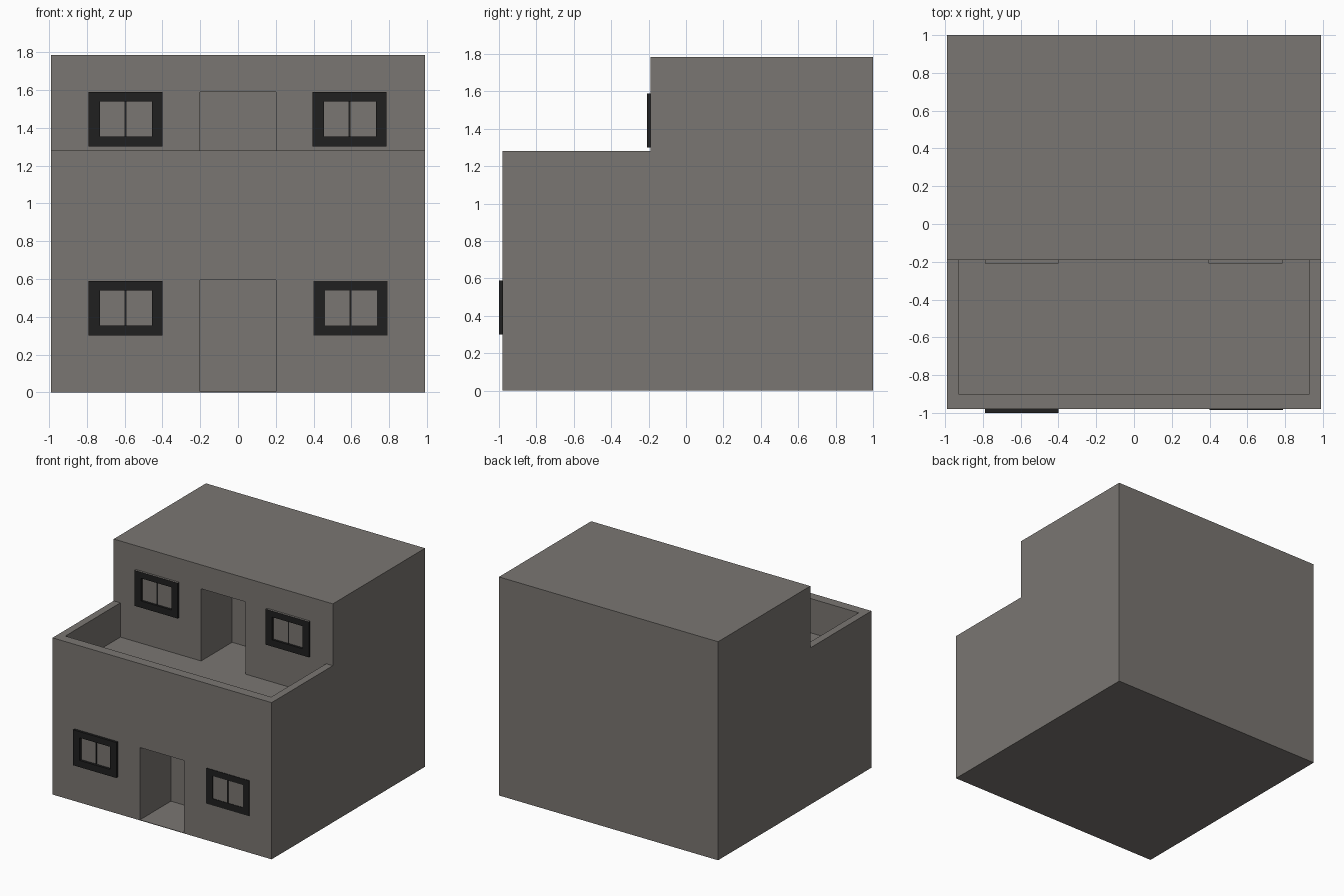
import bpy, bmesh

if "Cube" in bpy.data.objects:
    bpy.data.objects.remove(bpy.data.objects["Cube"])


def material(name, col):
    m = bpy.data.materials.new(name)
    m.diffuse_color = (*col, 1)
    m.use_nodes = True
    m.node_tree.nodes["Principled BSDF"].inputs["Base Color"].default_value = m.diffuse_color
    return m


STONE = material("warm grey plaster", (0.195, 0.182, 0.168))
DARK = material("near black frame", (0.014, 0.014, 0.014))


def extrude(name, pts, lo, hi, axis, mats):
    """Closed prism: 2D outline swept along x (outline is y,z)."""
    bm = bmesh.new()
    place = {"x": lambda a, b, c: (c, a, b)}[axis]
    f = bm.faces.new([bm.verts.new(place(a, b, lo)) for a, b in pts])
    g = bmesh.ops.extrude_face_region(bm, geom=[f])
    new = [v for v in g["geom"] if isinstance(v, bmesh.types.BMVert)]
    bmesh.ops.translate(bm, verts=new, vec=(hi - lo, 0, 0))
    bmesh.ops.recalc_face_normals(bm, faces=bm.faces)
    return finish(name, bm, mats)


def finish(name, bm, mats):
    me = bpy.data.meshes.new(name)
    bm.to_mesh(me)
    bm.free()
    for m in mats:
        me.materials.append(m)
    ob = bpy.data.objects.new(name, me)
    bpy.context.collection.objects.link(ob)
    return ob


def box(name, x0, x1, y0, y1, z0, z1, mats):
    return extrude(name, [(y0, z0), (y1, z0), (y1, z1), (y0, z1)], x0, x1, "x", mats)


# Stepped house body
F, U = -0.98, -0.19          # front wall and upper wall planes
body = extrude("house_body", [(F, 0), (1.0, 0), (1.0, 1.785), (U, 1.785),
                              (U, 1.28), (F, 1.28)], -0.99, 0.99, "x", [STONE])

# Terrace hollow and the two door recesses
cutters = [
    box("terrace_cutter", -0.93, 0.93, -0.90, U, 1.0, 1.5, [STONE]),
    box("lower_door_cutter", -0.2, 0.2, F - 0.1, F + 0.4, 0.004, 0.595, [STONE]),
    box("upper_door_cutter", -0.2, 0.2, U - 0.1, U + 0.4, 1.0, 1.59, [STONE]),
]
for c in cutters:
    c.hide_render = True
    mod = body.modifiers.new(c.name, "BOOLEAN")
    mod.operation = "DIFFERENCE"
    mod.solver = "EXACT"
    mod.object = c
dg = bpy.context.evaluated_depsgraph_get()
cut_mesh = bpy.data.meshes.new_from_object(body.evaluated_get(dg))
body.modifiers.clear()
body.data = cut_mesh
for c in cutters:
    bpy.data.objects.remove(c)


def window(name, x0, wall, z0, proud, grey_top):
    """Dark rectangular frame with an open middle and a thin mullion."""
    x1, z1, y = x0 + 0.39, z0 + 0.29, wall - proud
    outer = [(x0, z0), (x1, z0), (x1, z1), (x0, z1)]
    inner = [(x0 + 0.06, z0 + 0.055), (x1 - 0.055, z0 + 0.055),
             (x1 - 0.055, z1 - 0.05), (x0 + 0.06, z1 - 0.05)]
    bm = bmesh.new()
    rings = [[bm.verts.new((px, py, pz)) for px, pz in loop]
             for loop, py in ((outer, wall), (outer, y), (inner, y), (inner, wall))]
    for k in range(4):
        a, b = rings[k], rings[(k + 1) % 4]
        for i in range(4):
            j = (i + 1) % 4
            bm.faces.new((a[i], a[j], b[j], b[i]))
    bmesh.ops.recalc_face_normals(bm, faces=bm.faces)
    # upper frames have plaster coloured tops
    for f in bm.faces:
        if grey_top and f.normal.z > 0.9 and f.calc_center_median().z > z1 - 0.01:
            f.material_index = 1
    finish(name + "_frame", bm, [DARK, STONE])
    mid = (x0 + x1) / 2
    box(name + "_mullion", mid - 0.005, mid + 0.005, wall - 0.003, wall + 0.002,
        z0 + 0.05, z1 - 0.045, [DARK])


# Windows either side of each door
window("lower_left_window", -0.79, F, 0.30, 0.02, False)
window("lower_right_window", 0.40, F, 0.30, 0.004, False)
window("upper_left_window", -0.79, U, 1.30, 0.018, True)
window("upper_right_window", 0.395, U, 1.30, 0.018, True)
